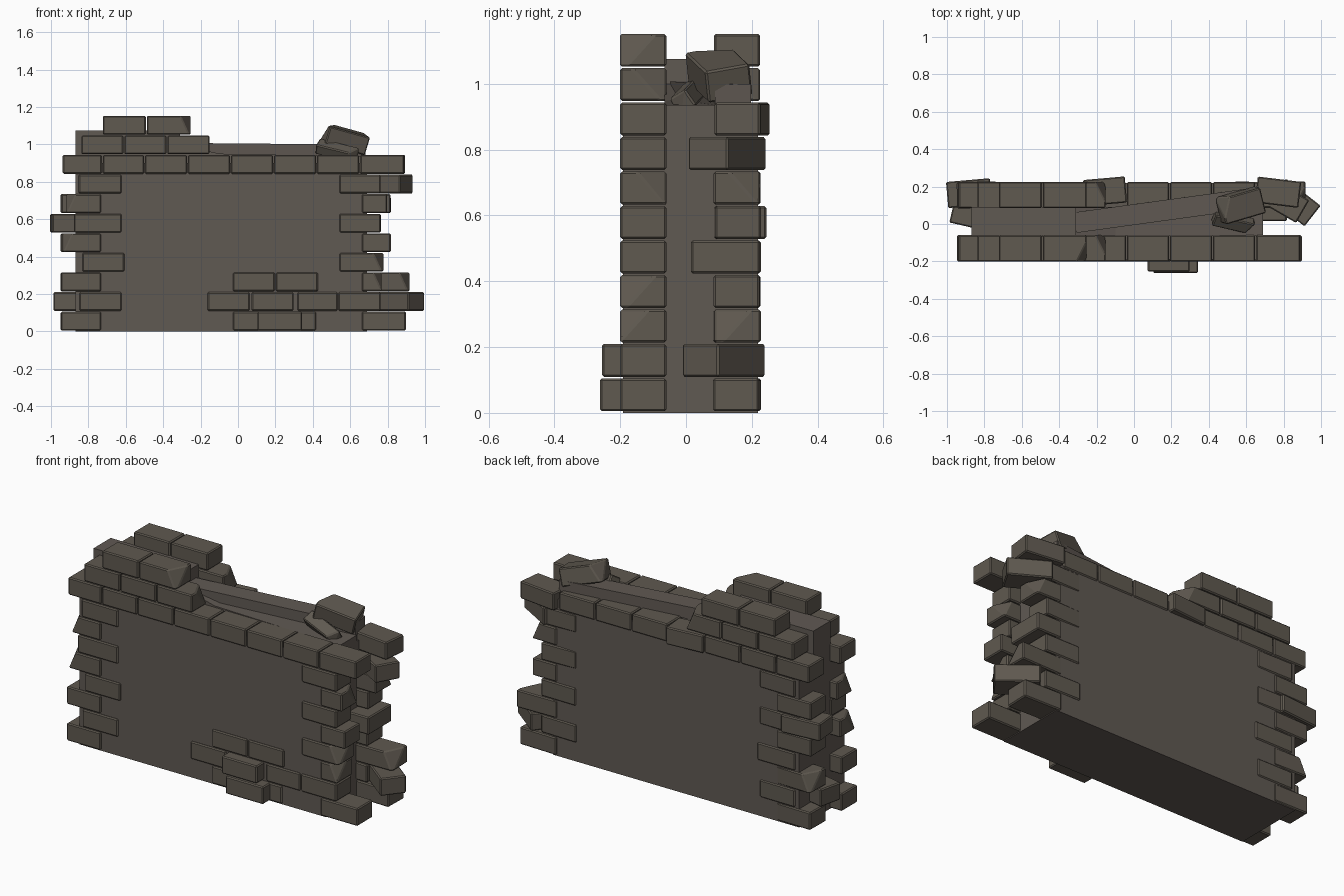
import bpy, bmesh, math, random
from mathutils import Matrix, Vector

if "Cube" in bpy.data.objects:
    bpy.data.objects.remove(bpy.data.objects["Cube"])

random.seed(4)


def material(name, rgb):
    m = bpy.data.materials.new(name)
    m.diffuse_color = (*rgb, 1)
    m.use_nodes = True
    m.node_tree.nodes["Principled BSDF"].inputs["Base Color"].default_value = m.diffuse_color
    return m


STONE = material("brick grey brown", (0.115, 0.100, 0.080))
PLASTER = material("plaster grey brown", (0.117, 0.100, 0.086))
PITCH, H, D = 0.1047, 0.1, 0.14
ROW_Y = {"front": -0.13, "back": 0.155}


def finish(name, bm, mat):
    bmesh.ops.recalc_face_normals(bm, faces=bm.faces)
    me = bpy.data.meshes.new(name)
    bm.to_mesh(me)
    bm.free()
    me.materials.append(mat)
    ob = bpy.data.objects.new(name, me)
    bpy.context.collection.objects.link(ob)
    return ob


def block(name, center, size, rot=(0, 0, 0), mat=STONE, bevel=0.006, chip=0):
    """Bevelled box; chip = +1 / -1 breaks the end facing +x / -x."""
    bm = bmesh.new()
    bmesh.ops.create_cube(bm, size=1)
    for v in bm.verts:
        v.co = Vector(a * b for a, b in zip(v.co, size))
    if chip:
        # cut off a corner of the broken end
        s = random.choice((-1, 1))
        n = Vector((chip, s * 0.5, 0.45)).normalized()
        p = Vector((chip * size[0] * 0.42, s * size[1] * 0.2, size[2] * 0.2))
        r = bmesh.ops.bisect_plane(bm, geom=bm.verts[:] + bm.edges[:] + bm.faces[:],
                                   plane_co=p, plane_no=n, clear_outer=True)
        bmesh.ops.edgeloop_fill(bm, edges=[e for e in r["geom_cut"]
                                           if isinstance(e, bmesh.types.BMEdge)])
    if bevel:
        bmesh.ops.bevel(bm, geom=bm.edges[:], offset=bevel, segments=1,
                        affect='EDGES', profile=0.5)
    m = Matrix.Translation(center)
    for a, ang in zip("XYZ", rot):
        m = m @ Matrix.Rotation(math.radians(ang), 4, a)
    bm.transform(m)
    return finish(name, bm, mat)


def brick(row, course, x0, x1, dy=0.0, rot=0, chip=0, depth=D):
    block(f"{row}_brick_course_{course}",
          ((x0 + x1) / 2, ROW_Y[row] + dy, 0.055 + course * PITCH),
          (x1 - x0 - 0.006, depth, H), (0, 0, rot), chip=chip)


# plaster body and taller rubble core between the two brick rows
block("plaster_wall", (-0.09, 0.014, 0.45), (1.56, 0.41, 0.9), mat=PLASTER, bevel=0)
profile = [(-0.87, 0.0), (0.69, 0.0), (0.69, 0.935), (-0.1, 0.95), (-0.31, 1.0),
           (-0.31, 1.075), (-0.87, 1.075)]
bm = bmesh.new()
f = bm.faces.new([bm.verts.new((x, -0.065, z)) for x, z in profile])
r = bmesh.ops.extrude_face_region(bm, geom=[f])
bmesh.ops.translate(bm, vec=(0, 0.155, 0),
                    verts=[v for v in r["geom"] if isinstance(v, bmesh.types.BMVert)])
finish("wall_core", bm, PLASTER)

# sloping fill lying along the broken top
block("top_fill", (0.18, 0.075, 0.968), (1.0, 0.11, 0.07), (0, 0.5, 7.8), PLASTER, bevel=0)

# quoin bricks at both ends, toothed: (course, left x0, x1, right x0, x1)
FRONT = [(0, -0.95, -0.73, 0.66, 0.90), (1, -0.85, -0.62, 0.535, 0.765),
         (2, -0.95, -0.73, 0.66, 0.77), (3, -0.835, -0.605, 0.54, 0.78),
         (4, -0.94, -0.73, 0.66, 0.82), (5, -0.88, -0.62, 0.54, 0.765),
         (6, -0.92, -0.73, 0.66, 0.80), (7, -0.855, -0.62, 0.54, 0.765)]
CHIPS = {("front", 2, 1), ("front", 3, 1), ("front", 6, 1), ("front", 4, -1),
         ("front", 6, -1), ("back", 6, 1), ("back", 2, -1), ("back", 2, 1)}
for c, a, b, d, e in FRONT:
    for row in ROW_Y:
        if row == "back":
            a, e = (-0.95 if c % 2 == 0 else -0.85), (0.90 if c == 0 else 0.92 if c == 2
                                                      else 0.82 if c % 2 == 0 else 0.765)
        for s, x0, x1 in ((-1, a, b), (1, d, e)):
            chip = s if (row, c, s) in CHIPS else 0
            if row == "back" and c == 4 and s == 1:      # header brick reaching inwards
                brick(row, c, x0, x1, -0.035, depth=0.21)
            else:
                jig = random.uniform(-2, 2) if row == "back" else 0
                brick(row, c, x0, x1, 0, jig, chip)

# knocked-out bricks sticking out of the two ends
for name, x, y, c, rot in (("loose_right_brick", 0.862, 0.115, 1, -38),
                           ("loose_right_brick", 0.800, 0.125, 7, -30),
                           ("loose_left_brick", -0.857, 0.05, 1, -13),
                           ("loose_left_brick", -0.882, 0.165, 5, 5)):
    block(name, (x, y, 0.055 + c * PITCH), (0.235, D, H), (0, 0, rot))

# full capping course on both rows
edges = [-0.94, -0.725, -0.5, -0.27, -0.04, 0.19, 0.42, 0.65, 0.89]
for row in ROW_Y:
    for i, (x0, x1) in enumerate(zip(edges, edges[1:])):
        if row == "back" and i == 3:
            brick(row, 8, x0, x1, 0.02, 5)
        elif row == "back" and i == 7:
            brick(row, 8, x0, x1, 0.015, -7)
        else:
            brick(row, 8, x0, x1)
    # remains of the two courses above
    brick(row, 9, -0.84, -0.61)
    brick(row, 9, -0.61, -0.38)
    brick(row, 9, -0.38, -0.15, chip=1)
    brick(row, 10, -0.725, -0.49)
    brick(row, 10, -0.49, -0.25, chip=1 if row == "front" else 0)

# exposed patch at the foot of the front
for c, x0, x1, dy in ((0, -0.03, 0.19, 0), (0, 0.19, 0.42, 0), (0, 0.10, 0.345, -0.062),
                      (1, -0.165, 0.065, 0), (1, 0.07, 0.30, -0.055),
                      (1, 0.315, 0.535, 0), (2, -0.03, 0.2, 0), (2, 0.2, 0.43, 0)):
    brick("front", c, x0, x1, dy)

# fallen brick and shard on the top right
block("fallen_brick", (0.57, 0.10, 1.03), (0.23, 0.14, 0.1), (6, 17, 14), chip=-1)
block("brick_shard", (0.53, 0.01, 0.965), (0.22, 0.07, 0.06), (35, 4, -18), chip=1)
